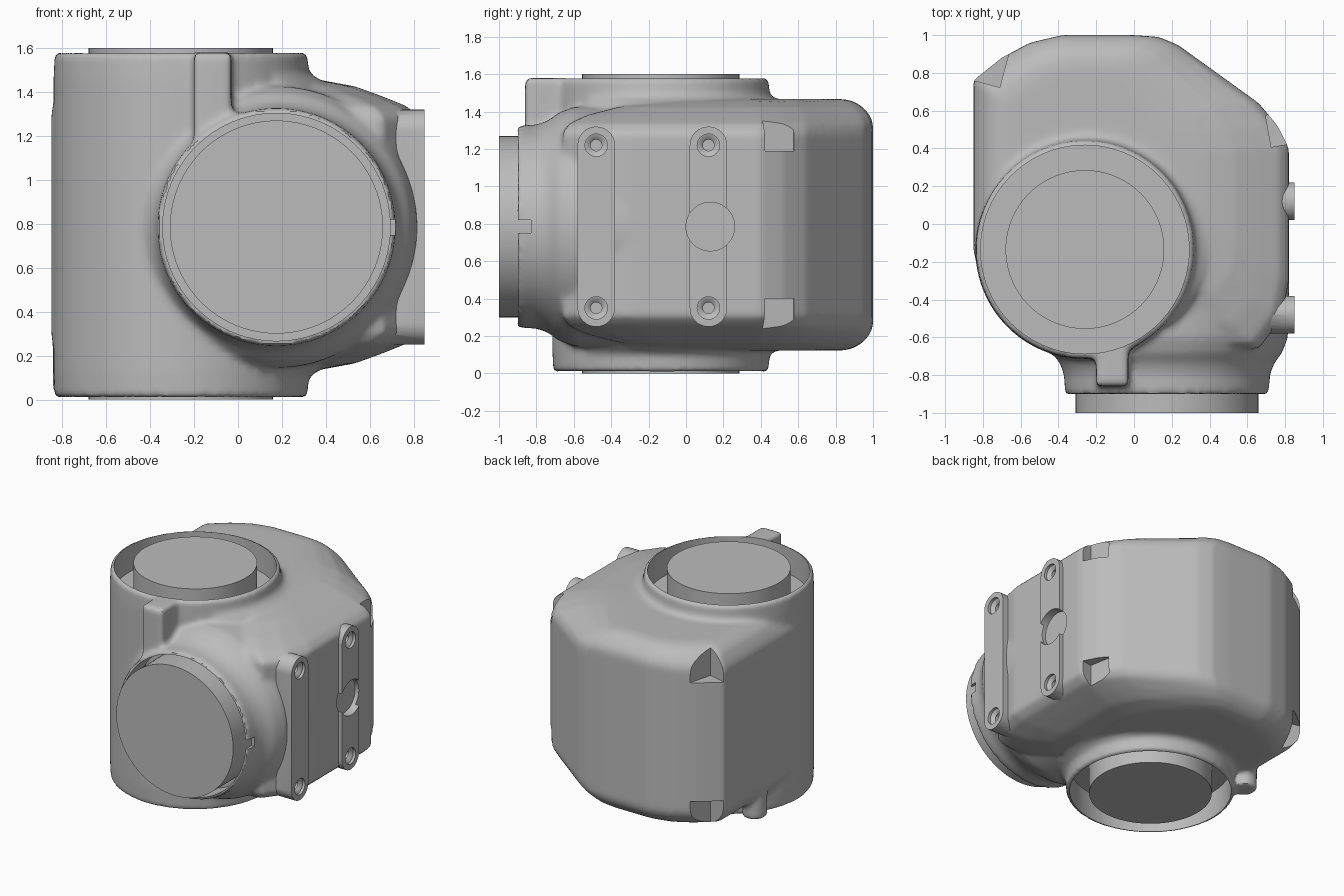
import bpy, bmesh, math
from mathutils import Matrix, Vector

cube = bpy.data.objects.get("Cube")
if cube:
    bpy.data.objects.remove(cube, do_unlink=True)

MID = 0.795                       # mirror height of the casting
PORT = Vector((-0.26, -0.135, 0))  # axis of the upright port
FRONT = Vector((0.175, 0, 0.785))  # axis of the front port

grey = bpy.data.materials.new("cast grey")
grey.use_nodes = True
grey.diffuse_color = (0.5, 0.5, 0.5, 1)
grey.node_tree.nodes["Principled BSDF"].inputs["Base Color"].default_value = grey.diffuse_color


def loft(name, rings):
    """Closed solid through rings that share a vertex count."""
    bm = bmesh.new()
    loops = [[bm.verts.new(p) for p in ring] for ring in rings]
    n = len(loops[0])
    for a, b in zip(loops, loops[1:]):
        for i in range(n):
            j = (i + 1) % n
            bm.faces.new((a[i], a[j], b[j], b[i]))
    bm.faces.new(loops[0][::-1])
    bm.faces.new(loops[-1])
    bmesh.ops.recalc_face_normals(bm, faces=bm.faces)
    mesh = bpy.data.meshes.new(name)
    bm.to_mesh(mesh)
    bm.free()
    mesh.materials.append(grey)
    obj = bpy.data.objects.new(name, mesh)
    bpy.context.collection.objects.link(obj)
    return obj


def lathe(name, centre, axis, profile, flare=None, n=96):
    """Turn (radius, position) pairs about an axis; flare grows the radius on one side."""
    rings = []
    for k, (r, t) in enumerate(profile):
        ring = []
        for i in range(n):
            a = math.tau * i / n
            rr = r + (flare[k] * max(0, math.cos(a - math.pi / 4)) ** 0.5 if flare else 0)
            c, s = rr * math.cos(a), rr * math.sin(a)
            p = {"X": (t, c, s), "Y": (c, t, s), "Z": (c, s, t)}[axis]
            ring.append(Vector(p) + Vector(centre))
        rings.append(ring)
    return loft(name, rings)


def rod(name, centre, axis, r, a, b, n=64):
    return lathe(name, centre, axis, [(r, a), (r, b)], n=n)


def box(name, centre, size, turn=0):
    hx, hy, hz = (s / 2 for s in size)
    m = Matrix.Translation(centre) @ Matrix.Rotation(math.radians(turn), 4, "Z")
    corners = ((-hx, -hy), (hx, -hy), (hx, hy), (-hx, hy))
    return loft(name, [[m @ Vector((x, y, z)) for x, y in corners] for z in (-hz, hz)])


def apply(obj, kind, **settings):
    mod = obj.modifiers.new(kind.title(), kind)
    for key, value in settings.items():
        setattr(mod, key, value)
    bpy.context.view_layer.objects.active = obj
    bpy.ops.object.modifier_apply(modifier=mod.name)


def combine(obj, tools, operation):
    for tool in tools:
        apply(obj, "BOOLEAN", object=tool, operation=operation, solver="EXACT")
        bpy.data.objects.remove(tool, do_unlink=True)


def smooth(obj, angle=35):
    bpy.ops.object.select_all(action="DESELECT")
    obj.select_set(True)
    bpy.context.view_layer.objects.active = obj
    bpy.ops.object.shade_smooth_by_angle(angle=math.radians(angle))


# Main body: plan outline drawn in towards the roof and the floor
outline = [(-0.85, 0.76), (-0.7, 0.88), (-0.55, 0.96), (-0.38, 1), (0, 1), (0.13, 0.99),
           (0.23, 0.95), (0.66, 0.64), (0.76, 0.52), (0.82, 0.4), (0.82, -0.3),
           (0.78, -0.5), (0.66, -0.66), (-0.3, -0.66), (-0.66, -0.53), (-0.8, -0.33),
           (-0.85, -0.14)]
# height from middle, then draw-in factors for right, left, back, front
steps = [(0.49, 1, 1, 1, 1), (0.54, 0.95, 0.99, 1, 0.96), (0.585, 0.84, 0.95, 0.98, 0.85),
         (0.63, 0.72, 0.9, 0.93, 0.65), (0.66, 0.56, 0.82, 0.87, 0.4),
         (0.672, 0.4, 0.74, 0.8, 0.2)]


def section(dz, right, left, back, front):
    ring = []
    for x, y in outline:
        dx, dy = x + 0.2, y - 0.2
        ring.append((-0.2 + dx * (right if dx > 0 else left),
                     0.2 + dy * (back if dy > 0 else front), MID + dz))
    return ring


layers = [section(-s[0], *s[1:]) for s in reversed(steps)] + [section(*s) for s in steps]
housing = loft("housing", layers)

# Upright port barrel with fillets onto the roof and floor
half = [(0.575, 0.785, 0), (0.578, 0.7, 0.005), (0.58, 0.675, 0.03), (0.58, 0.655, 0.08),
        (0.58, 0.6, 0.1)]
rows = [(r, MID - h, f) for r, h, f in half] + [(r, MID + h, f) for r, h, f in half[::-1]]
barrel = lathe("barrel", PORT, "Z", [(r, z) for r, z, f in rows], [f for r, z, f in rows])

# Front port collar flaring into the body
collar = lathe("collar", FRONT, "Y", [(0.54, -0.9), (0.545, -0.8), (0.565, -0.74),
                                      (0.61, -0.68), (0.64, -0.6), (0.648, -0.3), (0.56, 0)])

# Ear in front of the barrel and small foot beneath the side wall
ear = box("ear", (-0.115, -0.71, 1.33), (0.17, 0.3, 0.5))
foot = rod("foot", (-0.76, 0.27, 0), "Z", 0.085, 0.03, 0.4)
combine(housing, [barrel, collar, ear, foot], "UNION")

# Soft cast edges
apply(housing, "REMESH", mode="VOXEL", voxel_size=0.018)
apply(housing, "SMOOTH", factor=0.5, iterations=7)

# Side mounting bars with rounded ends
bars = []
for y, inner in ((-0.48, 0.45), (0.12, 0.7)):
    ring = []
    for i in range(34):
        a = math.pi * (i % 17) / 16 + (math.pi if i > 16 else 0)
        end = 0.435 if i < 17 else -0.435
        ring.append((y + 0.1 * math.cos(a), 0.785 + end + 0.1 * math.sin(a)))
    bars.append(loft("bar", [[(x, py, pz) for py, pz in ring] for x in (inner, 0.85)]))
combine(housing, bars, "UNION")

# Port bores, collar slot, bar holes and corner notches
cuts = [rod("cut", PORT, "Z", 0.552, 1.38, 1.7, 96),
        rod("cut", PORT, "Z", 0.552, -0.1, 0.21, 96),
        rod("cut", FRONT, "Y", 0.518, -1.1, -0.72, 96),
        box("cut", (0.7, -0.9, 0.785), (0.1, 0.14, 0.07)),
        rod("cut", (0, 0.13, 0.785), "X", 0.13, 0.79, 1)]
for y in (-0.48, 0.12):
    for z in (0.35, 1.22):
        cuts.append(lathe("cut", (0, y, z), "X", [(0.03, 0.74), (0.03, 0.81), (0.045, 0.825),
                                                  (0.06, 0.83), (0.06, 0.9)], n=32))
for side in (-1, 1):
    cuts.append(box("cut", (0.82, 0.51, MID + side * 0.595), (0.22, 0.17, 0.4), 10))
    cuts.append(box("cut", (-0.775, 0.87, MID + side * 0.645), (0.2, 0.25, 0.4), -15))
combine(housing, cuts, "DIFFERENCE")
smooth(housing, 40)

# Port plugs
for plug in (rod("upright_plug", PORT, "Z", 0.42, 0, 1.6, 96),
             rod("front_plug", FRONT, "Y", 0.485, -1, -0.6, 96)):
    smooth(plug)
